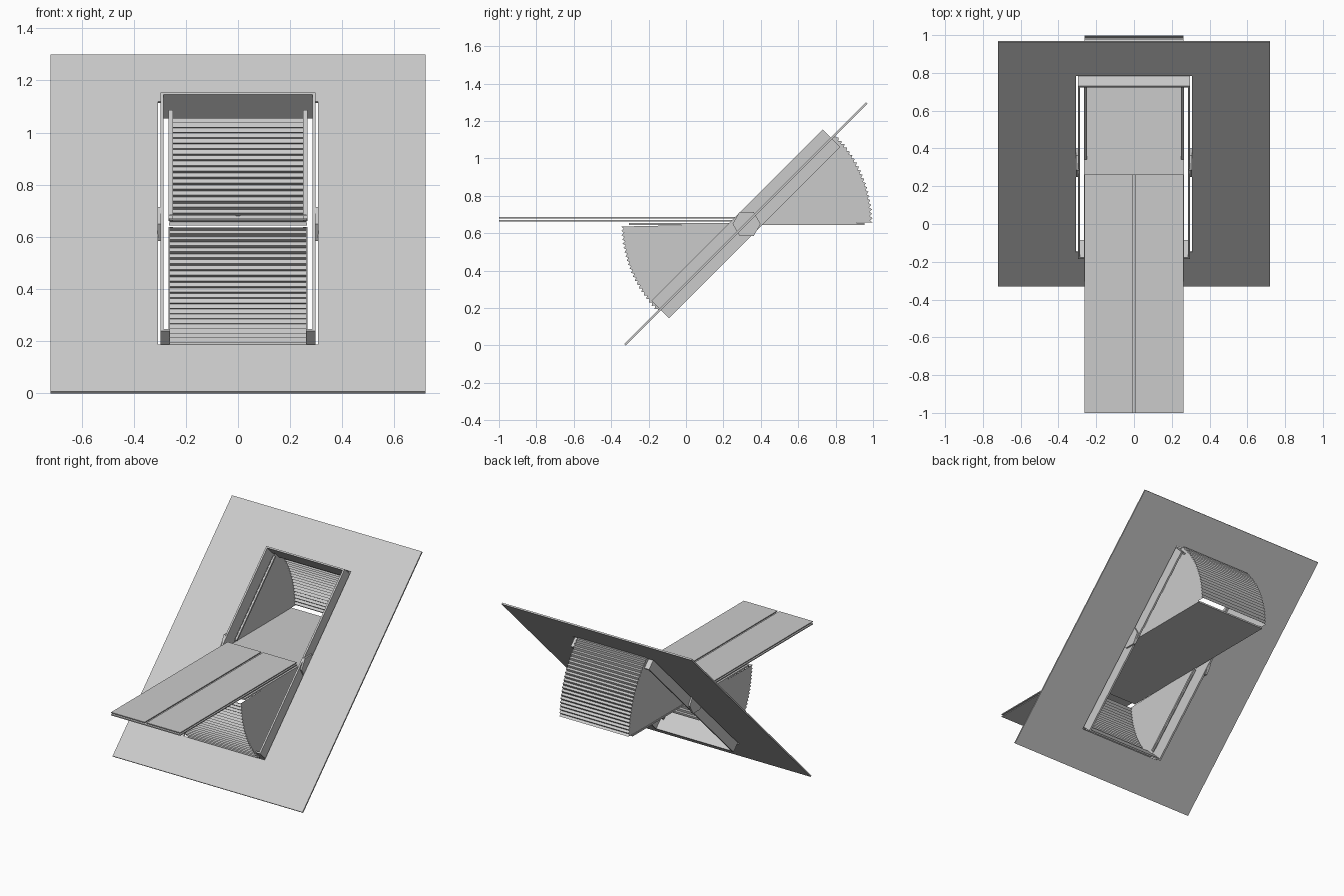
import bpy, bmesh
from math import sin, cos, pi, radians
from mathutils import Matrix, Vector

if "Cube" in bpy.data.objects:
    bpy.data.objects.remove(bpy.data.objects["Cube"])

PIVOT = Vector((0, 0.32, 0.65))
SLOPE = Matrix.Translation(PIVOT) @ Matrix.Rotation(radians(45), 4, 'X')


def finish(name, bm, matrix=Matrix()):
    bmesh.ops.recalc_face_normals(bm, faces=bm.faces)
    me = bpy.data.meshes.new(name)
    bm.to_mesh(me)
    bm.free()
    ob = bpy.data.objects.new(name, me)
    bpy.context.collection.objects.link(ob)
    ob.matrix_world = matrix
    return ob


def box(name, x, y, z, matrix=Matrix()):
    bm = bmesh.new()
    bmesh.ops.create_cube(bm, size=1)
    for v in bm.verts:
        v.co = [lo + (c + 0.5) * (hi - lo) for c, (lo, hi) in zip(v.co, (x, y, z))]
    return finish(name, bm, matrix)


def ring(name, outer, inner, z, matrix):
    """Rectangular plate with a rectangular hole; sizes are half widths."""
    bm = bmesh.new()
    corners = [(-1, -1), (1, -1), (1, 1), (-1, 1)]
    loops = [[bm.verts.new((cx * h[0], cy * h[1], zz)) for cx, cy in corners]
             for h, zz in ((outer, z[0]), (outer, z[1]), (inner, z[1]), (inner, z[0]))]
    for k in range(4):
        a, b = loops[k], loops[(k + 1) % 4]
        for i in range(4):
            j = (i + 1) % 4
            bm.faces.new((a[i], a[j], b[j], b[i]))
    return finish(name, bm, matrix)


def bellows(name, start, end, radius, half=0.262, teeth=22, depth=0.014):
    """Pleated quarter-fan shell with flat sides."""
    bm = bmesh.new()
    rows = []
    for x in (-half, half):
        row = []
        for i in range(teeth * 2 + 1):
            a = radians(start + (end - start) * i / (teeth * 2))
            r = radius - (depth if i % 2 else 0)
            row.append(bm.verts.new((x, r * cos(a), r * sin(a))))
        hub = bm.verts.new((x, 0, 0))
        for p, q in zip(row, row[1:]):
            bm.faces.new((hub, p, q))
        rows.append(row)
    l, r = rows
    for i in range(teeth * 2):
        bm.faces.new((l[i], l[i + 1], r[i + 1], r[i]))
    return finish(name, bm, Matrix.Translation(PIVOT))


# sloping wall and the frame set into its opening
ring("sloped_wall", (0.72, 0.9142), (0.307, 0.66), (-0.005, 0.005), SLOPE)
ring("opening_frame", (0.297, 0.647), (0.285, 0.637), (-0.066, 0.066), SLOPE)

# pivoting flap lying level through the opening
box("pivot_flap", (-0.265, 0.265), (-0.305, 0.955), (0.644, 0.655))

# pleated bellows above and below the pivot
bellows("upper_bellows", 0.6, 45, 0.678)
bellows("lower_bellows", 181.2, 225, 0.667)

# edge strips holding the bellows, and hexagonal pivot plates
for side, s in (("left", -1), ("right", 1)):
    x = sorted((s * 0.25, s * 0.266))
    box(f"upper_{side}_strip", x, (0.03, 0.62), (-0.014, -0.002), SLOPE)
    box(f"lower_{side}_strip", x, (-0.62, -0.03), (0.002, 0.014), SLOPE)
    bm = bmesh.new()
    bmesh.ops.create_cone(bm, cap_ends=True, segments=6, radius1=0.075, radius2=0.075, depth=0.016)
    # vertices point along y, axis along x
    ymax = max(v.co.y for v in bm.verts)
    turn = 0 if ymax > 0.07 else pi / 2
    m = (Matrix.Translation(PIVOT + Vector((s * 0.3, 0.004, 0)))
         @ Matrix.Rotation(pi / 2, 4, 'Y') @ Matrix.Rotation(turn, 4, 'Z'))
    finish(f"{side}_pivot_plate", bm, m)
    # split upper sheet of the tray
    box(f"tray_top_{side}", sorted((s * 0.007, s * 0.262)), (-1, 0.262), (0.680, 0.686))

# lower sheet of the tray
box("tray_bottom", (-0.262, 0.262), (-1, 0.262), (0.664, 0.671))
